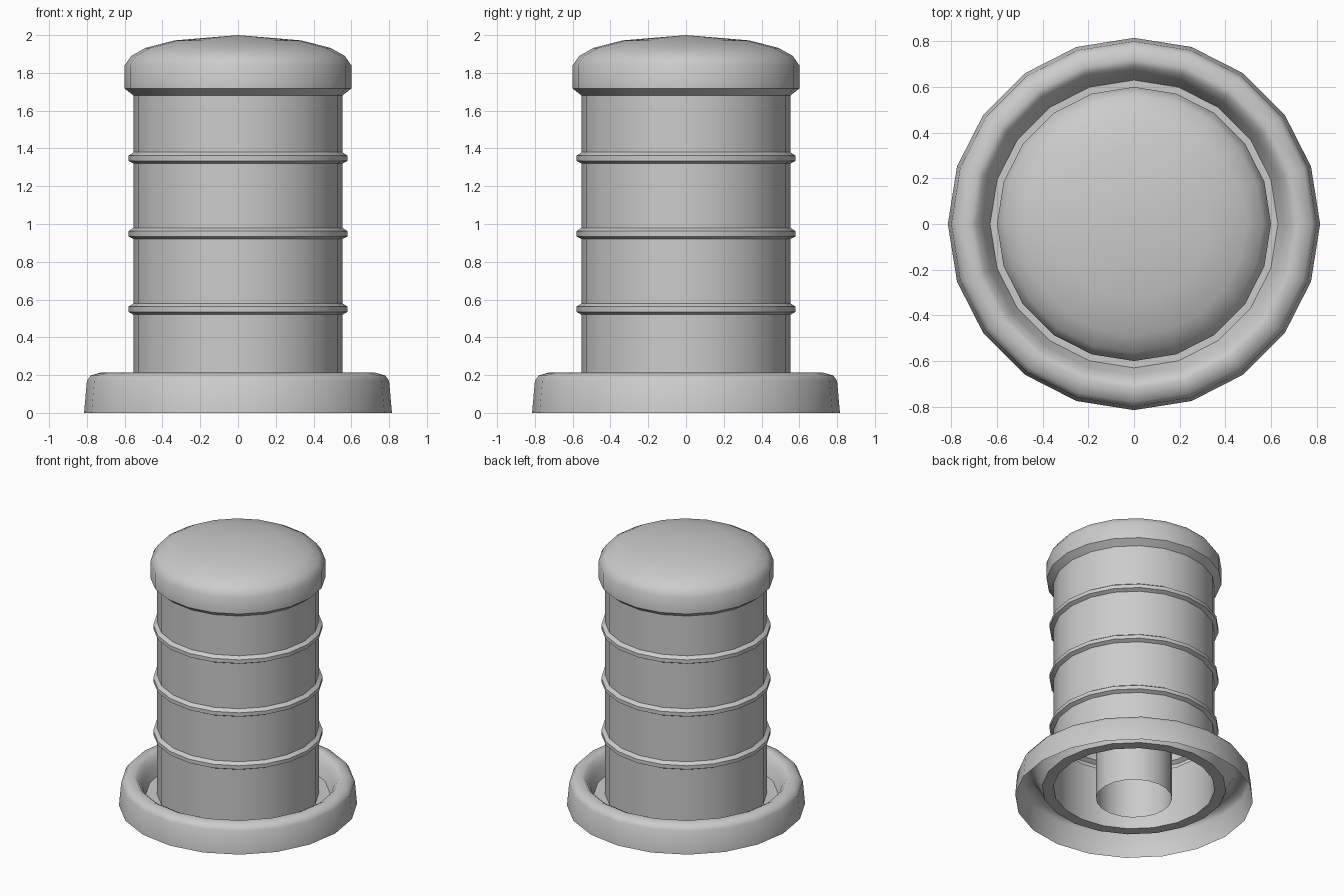
import bpy, bmesh, math

if "Cube" in bpy.data.objects:
    bpy.data.objects.remove(bpy.data.objects["Cube"])

SIDES = 20


def lathe(name, profile, sides=SIDES):
    """Spin a (radius, height) profile around z; radius 0 makes a pole."""
    bm = bmesh.new()
    verts = [bm.verts.new((r, 0, z)) for r, z in profile]
    edges = [bm.edges.new(pair) for pair in zip(verts, verts[1:])]
    bmesh.ops.spin(bm, geom=verts + edges, cent=(0, 0, 0), axis=(0, 0, 1),
                   angle=math.tau, steps=sides, use_duplicate=False)
    bmesh.ops.remove_doubles(bm, verts=bm.verts, dist=1e-4)
    bmesh.ops.recalc_face_normals(bm, faces=bm.faces)
    # Open shells: make sure the widest-facing side points outward
    if sum(f.normal.dot(f.calc_center_median()) * f.calc_area() for f in bm.faces) < 0:
        bmesh.ops.reverse_faces(bm, faces=bm.faces)
    mesh = bpy.data.meshes.new(name)
    bm.to_mesh(mesh)
    bm.free()
    obj = bpy.data.objects.new(name, mesh)
    bpy.context.collection.objects.link(obj)
    bpy.ops.object.select_all(action='DESELECT')
    bpy.context.view_layer.objects.active = obj
    obj.select_set(True)
    bpy.ops.object.shade_smooth_by_angle(angle=math.radians(45))
    return obj


# Flared base collar with rolled rim and inner trough
profile = [(0.815, 0), (0.80, 0.17), (0.78, 0.198), (0.72, 0.215),
           (0.69, 0.20), (0.66, 0.15), (0.63, 0.08), (0.553, 0.08)]

# Hollow barrel with three pressed ribs
for z in (0.52, 0.92, 1.32):
    profile += [(0.553, z), (0.58, z + 0.014), (0.58, z + 0.042), (0.553, z + 0.06)]

# Overhanging domed cap
profile += [(0.553, 1.68), (0.60, 1.717), (0.60, 1.84), (0.565, 1.89),
            (0.49, 1.932), (0.335, 1.972), (0, 2.0)]
lathe("vent_shell", profile)

# Open inner pipe
lathe("inner_pipe", [(0.26, 0), (0.26, 1.7)])
